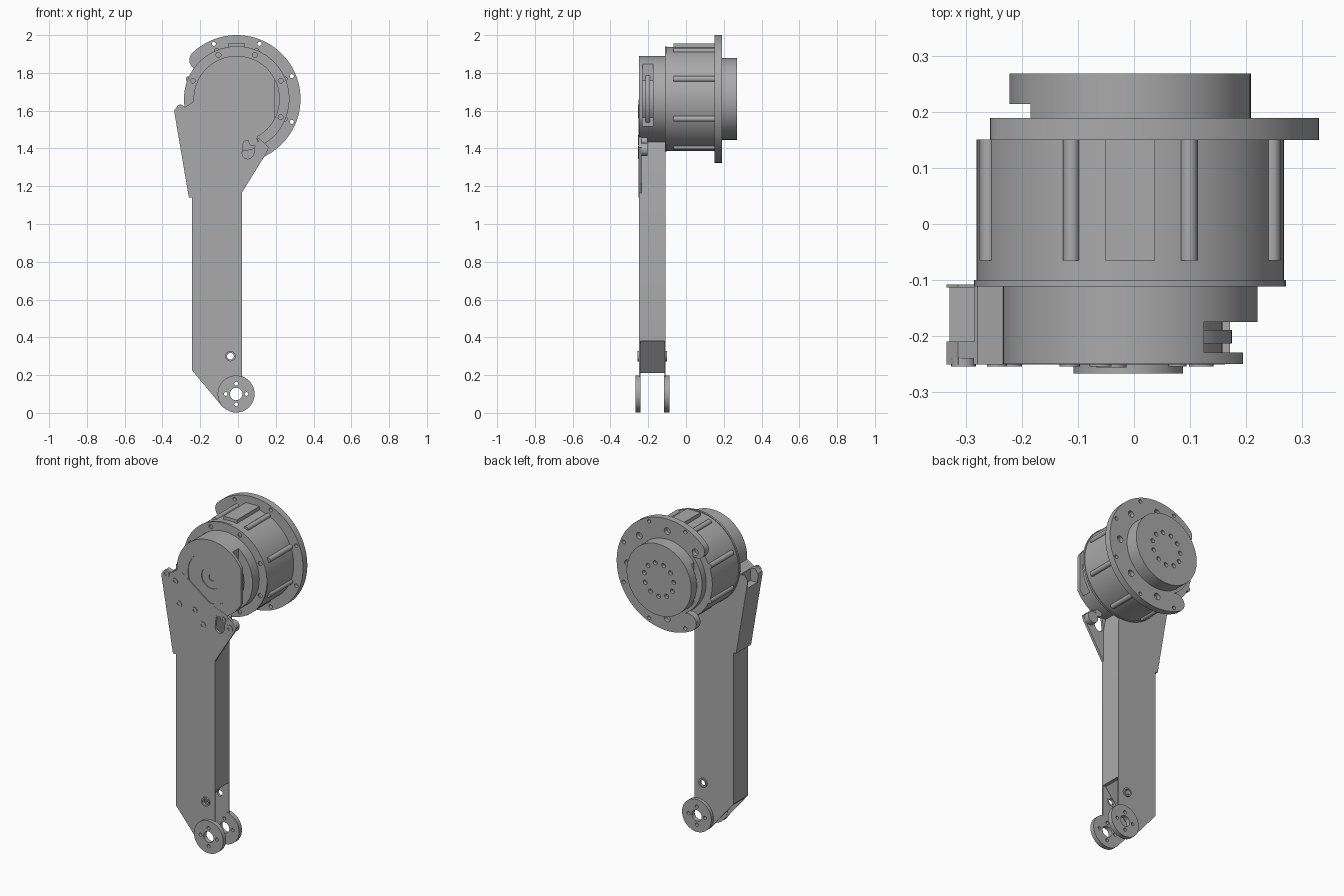
import bpy
import bmesh
from math import sin, cos, radians

cube = bpy.data.objects.get("Cube")
if cube:
    bpy.data.objects.remove(cube, do_unlink=True)

grey = bpy.data.materials.new("machined_grey")
grey.use_nodes = True
tone = (0.4, 0.4, 0.4, 1)
grey.diffuse_color = tone
grey.node_tree.nodes["Principled BSDF"].inputs["Base Color"].default_value = tone

CX, CZ = -0.007, 1.662     # motor axis
FX, FZ = -0.01, 0.1        # foot axis
FRONT = -0.25
parts = []


def arc(x, z, r, a0, a1, n):
    return [(x + r * cos(radians(a0 + (a1 - a0) * i / n)),
             z + r * sin(radians(a0 + (a1 - a0) * i / n))) for i in range(n + 1)]


def circle(x, z, r, n=64):
    return arc(x, z, r, 0, 360, n)[:-1]


def disc(r, n=96):
    return circle(CX, CZ, r, n)


def rect(x0, x1, z0, z1):
    return [(x0, z0), (x1, z0), (x1, z1), (x0, z1)]


def ring_of(x, z, dist, r, count, start=0.0, n=16):
    """Circles evenly spaced around a point."""
    centres = circle(x, z, dist, count) if not start else \
        arc(x, z, dist, start, start + 360, count)[:-1]
    return [circle(cx, cz, r, n) for cx, cz in centres]


def prism(name, loops, y0, y1):
    """Extrude one or more closed x-z outlines from y0 to y1."""
    bm = bmesh.new()
    for loop in loops:
        a = [bm.verts.new((x, y0, z)) for x, z in loop]
        b = [bm.verts.new((x, y1, z)) for x, z in loop]
        bm.faces.new(a)
        bm.faces.new(b[::-1])
        for i in range(len(loop)):
            j = (i + 1) % len(loop)
            bm.faces.new((a[i], b[i], b[j], a[j]))
    bmesh.ops.recalc_face_normals(bm, faces=bm.faces)
    mesh = bpy.data.meshes.new(name)
    bm.to_mesh(mesh)
    bm.free()
    mesh.materials.append(grey)
    obj = bpy.data.objects.new(name, mesh)
    bpy.context.collection.objects.link(obj)
    parts.append(obj)
    return obj


def cut(obj, loops, y0, y1):
    """Subtract extruded outlines and bake the result."""
    tool = prism("cutter", loops, y0, y1)
    parts.remove(tool)
    tool.hide_render = True
    mod = obj.modifiers.new("cut", 'BOOLEAN')
    mod.operation = 'DIFFERENCE'
    mod.solver = 'EXACT'
    mod.object = tool
    bpy.context.view_layer.update()
    deps = bpy.context.evaluated_depsgraph_get()
    baked = bpy.data.meshes.new_from_object(obj.evaluated_get(deps))
    obj.modifiers.clear()
    obj.data = baked
    bpy.data.objects.remove(tool, do_unlink=True)


# Leg body with a forked lower end
left_edge = [(-0.22, 1.66), (-0.28, 1.62), (-0.315, 1.63), (-0.335, 1.605),
             (-0.335, 1.58), (-0.26, 1.14), (-0.243, 1.14)]
body = prism("leg_body", [left_edge + [(-0.243, 0.225), (-0.085, 0.035),
             (0.02, 0.035), (0.02, 1.36), (0.0, 1.46)]], -0.248, -0.108)
fork = [(0.1, 0.38), (0.0, 0.38), (-0.14, 0.21), (-0.4, 0.21), (-0.4, -0.1), (0.1, -0.1)]
cut(body, [fork], -0.242, -0.115)
cut(body, [rect(-0.4, -0.285, 1.55, 1.8)], -0.21, -0.114)
pin_hole = circle(-0.04, 0.3, 0.018, 24)
foot_holes = [circle(FX, FZ, 0.033, 32)] + ring_of(FX, FZ, 0.055, 0.01, 4)
cut(body, [pin_hole] + foot_holes, -0.3, -0.05)

# Foot discs and pin washers on both ears
for side, y0, y1 in (("front", -0.267, -0.24), ("back", -0.116, -0.088)):
    foot = prism(side + "_foot_disc", [circle(FX, FZ, 0.098, 80)], y0, y1)
    cut(foot, foot_holes, -0.3, -0.05)
for side, y0, y1 in (("front", -0.257, -0.24), ("back", -0.114, -0.1)):
    washer = prism(side + "_pin_washer", [circle(-0.04, 0.3, 0.027, 32)], y0, y1)
    cut(washer, [pin_hole], -0.3, -0.05)

# Front gusset plate with a slot beside the right screw
gusset = prism("front_gusset", [left_edge + [(0.02, 1.165), (0.15, 1.375),
               (0.163, 1.405), (0.145, 1.425), (0.09, 1.47), (0.0, 1.5)]], -0.251, -0.236)
slot = arc(0.052, 1.375, 0.03, 160, 340, 12) + arc(0.075, 1.44, 0.03, -20, 20, 4) \
    + [(0.07, 1.46), (0.03, 1.45)]
cut(gusset, [slot], -0.3, -0.2)
boss = prism("screw_boss", [circle(0.12, 1.395, 0.035, 32),
             circle(0.08, 1.437, 0.024, 32)], -0.25, -0.205)

# Screws on the gusset
for i, (x, z, r) in enumerate([(-0.305, 1.61, 0.022), (-0.22, 1.45, 0.02),
                               (-0.06, 1.365, 0.02), (0.12, 1.39, 0.022),
                               (-0.245, 1.58, 0.018), (-0.115, 1.44, 0.018),
                               (0.078, 1.433, 0.016)]):
    screw = prism("gusset_screw_%d" % (i + 1), [circle(x, z, r, 24)], -0.255, -0.24)
    cut(screw, [circle(x, z, r * 0.5, 6)], -0.3, -0.247)

# Front housing: side window, flattened rim, shallow cap recess
housing = prism("front_housing", [disc(0.228)], FRONT, -0.1)
cut(housing, [rect(0.125, 0.4, 1.52, 1.85)], -0.23, -0.175)
cut(housing, [rect(0.195, 0.4, 1.4, 1.9)], -0.3, -0.175)
cut(housing, [disc(0.153)], -0.3, FRONT + 0.004)
cut(housing, [disc(0.065, 48)], -0.3, FRONT + 0.009)
cut(housing, [disc(0.02, 24)], -0.3, FRONT + 0.025)
prism("housing_core", [disc(0.165)], -0.235, -0.17)
prism("housing_gear", [disc(0.182)], -0.214, -0.19)

# Motor drum with front rim, ribs and top pad
rim = prism("drum_front_rim", [disc(0.279)], -0.112, -0.1)
cut(rim, ring_of(CX, CZ, 0.252, 0.013, 8, 22.5), -0.2, -0.104)
prism("motor_drum", [disc(0.275)], -0.101, 0.151)
prism("drum_ribs", ring_of(CX, CZ, 0.275, 0.015, 8, 22.5), -0.065, 0.151)
prism("drum_top_pad", [rect(-0.052, 0.038, 1.88, 1.955)], -0.065, 0.151)

# Mounting flange: open on one side with rounded ends
A, B, MID, END = 134, 240, 0.286, 0.052
ends = [(CX + MID * cos(radians(a)), CZ + MID * sin(radians(a))) for a in (A, B)]
outline = arc(CX, CZ, MID + END, B - 360, A, 90)
outline += arc(*ends[0], END, A, A + 180, 16)[1:]
outline += arc(CX, CZ, MID - END, A, B, 40)[1:]
outline += arc(*ends[1], END, B - 180, B, 16)[1:-1]
flange = prism("mounting_flange", [outline], 0.15, 0.19)
rim_holes = [c for c in ring_of(CX, CZ, 0.316, 0.011, 8, 22.5)
             if not (c[0][0] < -0.25)]
cut(flange, rim_holes, 0.1, 0.25)
cut(flange, ring_of(CX, CZ, 0.265, 0.02, 8, 45), 0.165, 0.25)

# Output rotor with bolt circle and relieved neck
rotor = prism("output_rotor", [disc(0.216)], 0.15, 0.269)
cut(rotor, [rect(-0.4, -0.185, 1.3, 2.0)], 0.14, 0.215)
cut(rotor, ring_of(CX, CZ, 0.1, 0.013, 11, 10), 0.25, 0.3)

# Smooth the round walls, keep the edges crisp
bpy.ops.object.select_all(action='DESELECT')
for obj in parts:
    obj.select_set(True)
bpy.context.view_layer.objects.active = parts[0]
bpy.ops.object.shade_smooth_by_angle(angle=radians(30))
